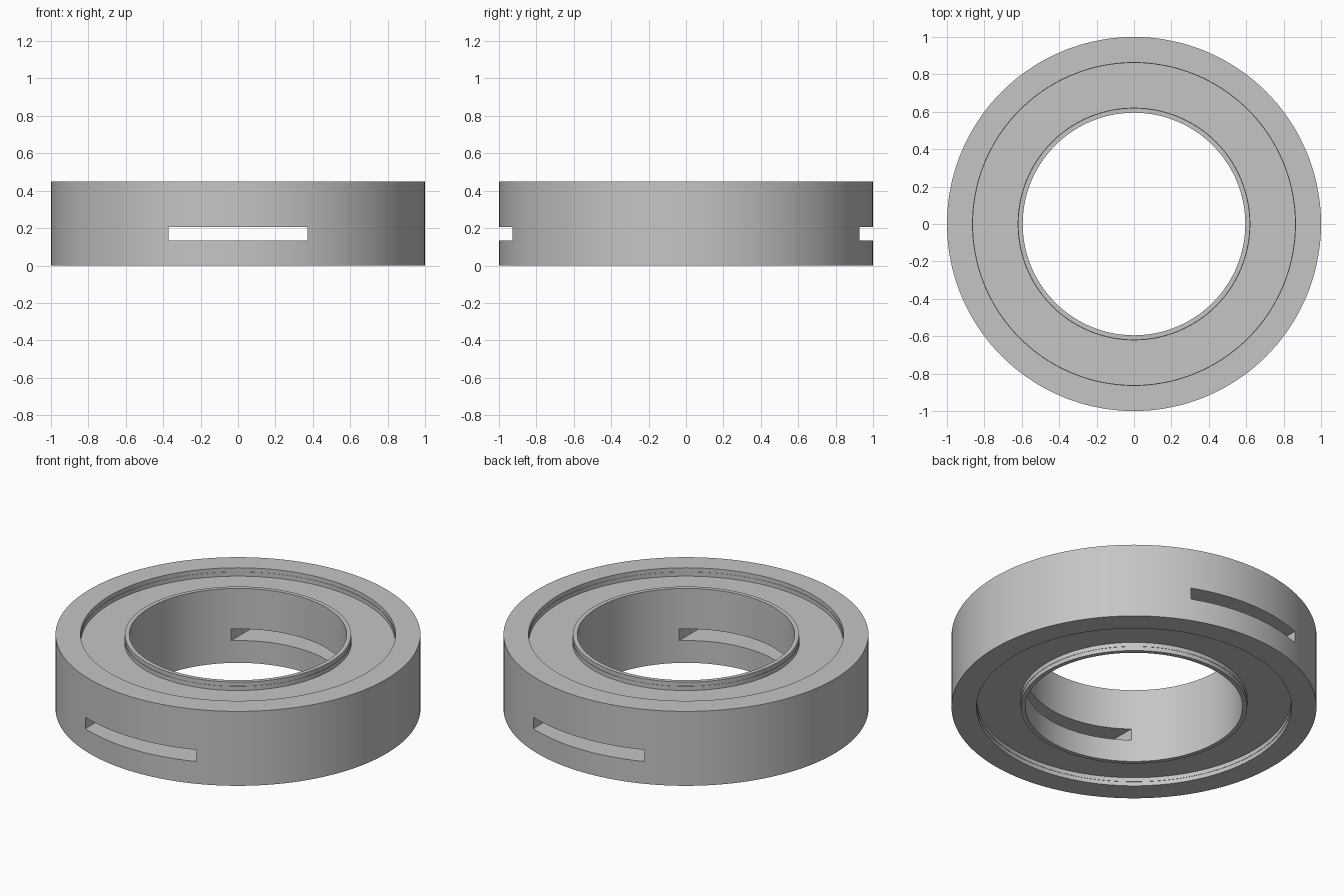
import bpy
import bmesh
import math

cube = bpy.data.objects.get("Cube")
if cube:
    bpy.data.objects.remove(cube, do_unlink=True)

OUTER, RIM, LIP, BORE = 1.0, 0.863, 0.62, 0.595
HEIGHT, DEPTH, STEP = 0.45, 0.05, 0.002
SEGMENTS = 144

# One grey metal for everything
grey = bpy.data.materials.new("grey_metal")
grey.use_nodes = True
colour = (0.56, 0.56, 0.56, 1)
grey.diffuse_color = colour
grey.node_tree.nodes["Principled BSDF"].inputs["Base Color"].default_value = colour


def add_object(name, bm):
    bmesh.ops.recalc_face_normals(bm, faces=bm.faces)
    mesh = bpy.data.meshes.new(name)
    bm.to_mesh(mesh)
    bm.free()
    mesh.materials.append(grey)
    obj = bpy.data.objects.new(name, mesh)
    bpy.context.collection.objects.link(obj)
    return obj


# Ring body: half profile, from outside to bore, mirrored top to bottom
upper = [(OUTER, 0), (RIM, 0), (RIM, DEPTH / 2), (RIM - STEP, DEPTH / 2),
         (RIM - STEP, DEPTH), (LIP + STEP, DEPTH), (LIP + STEP, DEPTH / 2),
         (LIP, DEPTH / 2), (LIP, 0), (BORE, 0)]
profile = [(r, HEIGHT - d) for r, d in upper] + [(r, d) for r, d in reversed(upper)]

bm = bmesh.new()
loops = []
for i in range(SEGMENTS):
    a = math.tau * i / SEGMENTS
    loops.append([bm.verts.new((r * math.cos(a), r * math.sin(a), z)) for r, z in profile])
count = len(profile)
for i in range(SEGMENTS):
    here, after = loops[i], loops[(i + 1) % SEGMENTS]
    for j in range(count):
        k = (j + 1) % count
        bm.faces.new((here[j], after[j], after[k], here[k]))
ring = add_object("ring_body", bm)

# Straight slot cut through the front and back walls
bm = bmesh.new()
bmesh.ops.create_cube(bm, size=1)
bmesh.ops.scale(bm, vec=(0.742, 2.4, 0.07), verts=bm.verts)
bmesh.ops.translate(bm, vec=(0, 0, 0.17), verts=bm.verts)
cutter = add_object("slot_cutter", bm)
cutter.hide_render = True

cut = ring.modifiers.new("slot", 'BOOLEAN')
cut.operation = 'DIFFERENCE'
cut.solver = 'EXACT'
cut.object = cutter

bpy.ops.object.select_all(action='DESELECT')
ring.select_set(True)
bpy.context.view_layer.objects.active = ring
bpy.ops.object.modifier_apply(modifier=cut.name)
bpy.data.objects.remove(cutter, do_unlink=True)

# Smooth round walls with crisp rims
bpy.ops.object.shade_smooth_by_angle(angle=math.radians(30))
